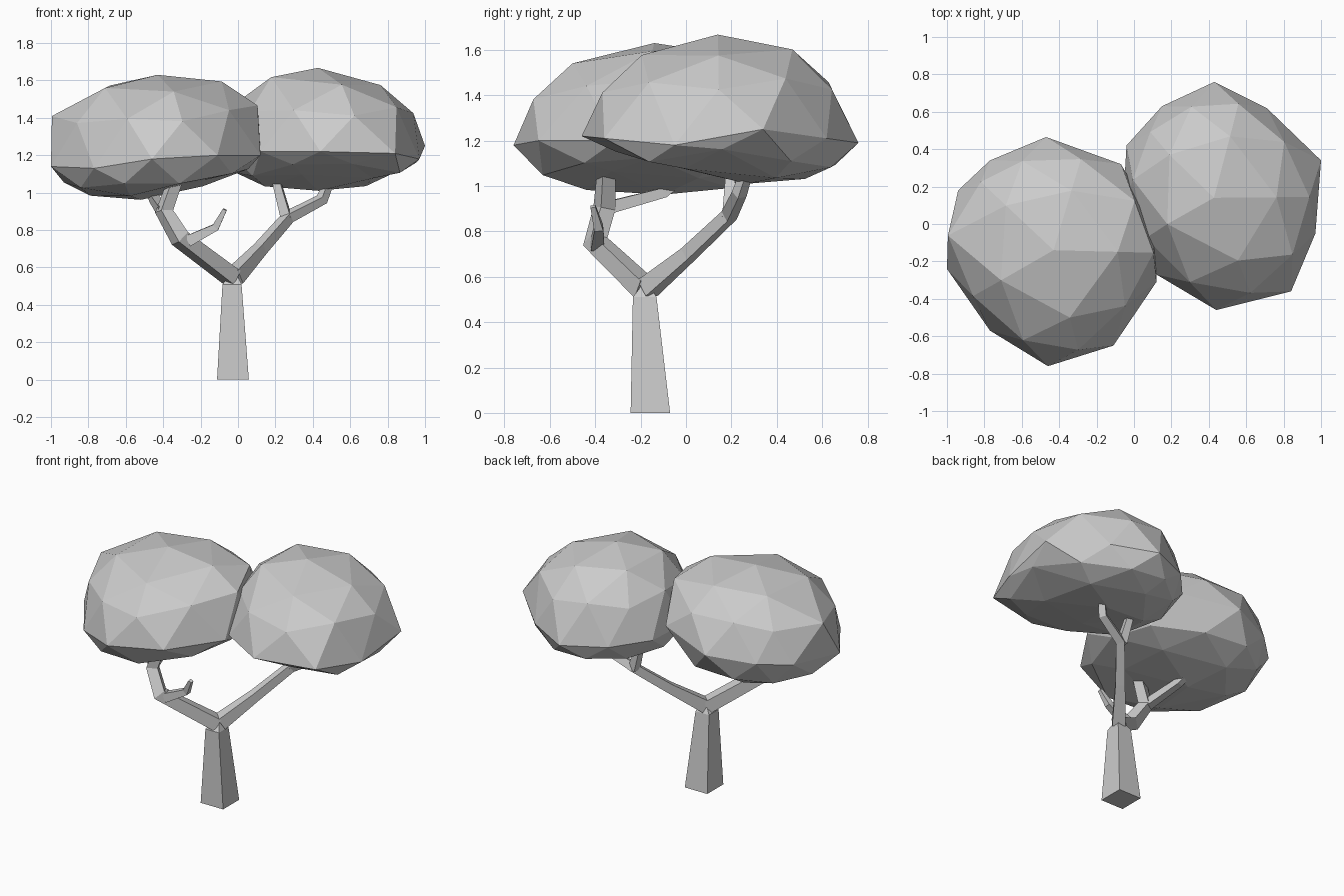
import bpy, bmesh, math
from mathutils import Vector

if "Cube" in bpy.data.objects:
    bpy.data.objects.remove(bpy.data.objects["Cube"])


def finish(name, bm):
    bmesh.ops.recalc_face_normals(bm, faces=bm.faces[:])
    mesh = bpy.data.meshes.new(name)
    bm.to_mesh(mesh)
    bm.free()
    ob = bpy.data.objects.new(name, mesh)
    bpy.context.collection.objects.link(ob)
    return ob


def branch(name, path):
    """Four-sided tapered tube through (x, y, z, half_width) points."""
    bm = bmesh.new()
    pts = [Vector(p[:3]) for p in path]
    dirs = [(b - a).normalized() for a, b in zip(pts, pts[1:])]
    side = (dirs[0].cross(Vector((0, 0, 1)))).normalized()
    rings = []
    for i, p in enumerate(pts):
        t = (dirs[max(i - 1, 0)] + dirs[min(i, len(dirs) - 1)]).normalized()
        side = (side - t * side.dot(t)).normalized()
        up = side.cross(t)
        h = path[i][3]
        rings.append([bm.verts.new(p + (side * a + up * b) * h)
                      for a, b in ((1, 1), (-1, 1), (-1, -1), (1, -1))])
    for r, s in zip(rings, rings[1:]):
        for k in range(4):
            bm.faces.new((r[k], r[(k + 1) % 4], s[(k + 1) % 4], s[k]))
    bm.faces.new(rings[0])
    bm.faces.new(rings[-1])
    return finish(name, bm)


def crown(name, top, bottom, rim, pulls):
    """Icosphere reshaped to an uneven ten-point rim and two poles, then
    pulled softly: each pull is (location, offset, radius)."""
    bm = bmesh.new()
    bmesh.ops.create_icosphere(bm, subdivisions=2, radius=1)
    rim = [Vector(p) for p in rim]
    top, bottom = Vector(top), Vector(bottom)
    for v in bm.verts:
        x, y, z = v.co
        a = (math.degrees(math.atan2(y, x)) - 18) / 36 % 10
        i = int(a)
        edge = rim[i % 10].lerp(rim[(i + 1) % 10], a - i)
        pole = top if z > 0 else bottom
        r = min(1, math.hypot(x, y)) ** 0.8
        w = min(1, abs(z)) ** (0.9 if z > 0 else 0.75)
        p = pole.lerp(edge, r)
        p.z = edge.z + (pole.z - edge.z) * w
        v.co = p
        if abs(z) > 0.1:
            for loc, off, rad in pulls:
                d = (p - Vector(loc)).length / rad
                if d < 1:
                    v.co += Vector(off) * (1 - d * d) ** 2
    return finish(name, bm)


# Square tapered trunk leaning slightly forward
bm = bmesh.new()
base = [bm.verts.new((-0.027 + a * .085, -0.157 + b * .087, 0))
        for a, b in ((1, 1), (-1, 1), (-1, -1), (1, -1))]
neck = [bm.verts.new((-0.032 + a * .051, -0.182 + b * .052, 0.51))
        for a, b in ((1, 1), (-1, 1), (-1, -1), (1, -1))]
peak = bm.verts.new((-0.02, -0.175, 0.59))
bm.faces.new(base)
for k in range(4):
    j = (k + 1) % 4
    bm.faces.new((base[k], base[j], neck[j], neck[k]))
    bm.faces.new((neck[k], neck[j], peak))
finish("trunk", bm)

# Left limb with its twigs
branch("left_limb", [(-0.03, -0.18, 0.545, .043), (-0.31, -0.40, 0.755, .04),
                     (-0.395, -0.36, 0.90, .036), (-0.33, -0.35, 1.08, .03)])
branch("left_low_twig", [(-0.27, -0.39, 0.74, .03), (-0.12, -0.385, 0.815, .02),
                         (-0.07, -0.41, 0.91, .011)])
branch("left_back_twig", [(-0.40, -0.36, 0.90, .028), (-0.45, -0.10, 0.97, .022),
                          (-0.48, -0.02, 1.03, .018)])

# Right limb with its twig
branch("right_limb", [(-0.02, -0.17, 0.55, .042), (0.12, 0.01, 0.70, .03),
                      (0.27, 0.19, 0.87, .027), (0.45, 0.235, 0.965, .024),
                      (0.49, 0.27, 1.07, .02)])
branch("right_twig", [(0.26, 0.19, 0.86, .027), (0.20, 0.20, 1.08, .02)])

# Two leaf crowns
crown("left_crown", (-0.43, -0.14, 1.63), (-0.52, -0.10, 0.96),
      [(0.12, 0.0, 1.28), (-0.07, 0.32, 1.29), (-0.47, 0.465, 1.25),
       (-0.77, 0.34, 1.22), (-0.94, 0.18, 1.2), (-1.0, -0.24, 1.14),
       (-0.77, -0.57, 1.13), (-0.46, -0.76, 1.18), (-0.11, -0.65, 1.2),
       (0.12, -0.31, 1.2)],
      [((-0.90, -0.12, 1.44), (-0.10, -0.02, -0.02), .35),
       ((0.05, 0.0, 1.47), (0.05, 0.0, 0.06), .35),
       ((-0.15, -0.2, 1.03), (0.02, 0.0, 0.10), .42),
       ((-0.45, -0.55, 1.50), (0.0, -0.03, -0.04), .4)])
crown("right_crown", (0.43, 0.14, 1.665), (0.43, 0.27, 1.01),
      [(1.0, 0.34, 1.25), (0.71, 0.62, 1.21), (0.43, 0.76, 1.19),
       (0.15, 0.63, 1.2), (-0.04, 0.42, 1.22), (-0.06, 0.08, 1.22),
       (0.12, -0.27, 1.22), (0.44, -0.46, 1.22), (0.84, -0.36, 1.21),
       (0.97, -0.05, 1.18)],
      [((0.50, -0.2, 1.05), (0.0, 0.02, 0.09), .45),
       ((0.91, 0.1, 1.08), (0.04, 0.0, 0.08), .3),
       ((0.45, -0.27, 1.5), (0.0, -0.01, -0.04), .4),
       ((0.75, 0.1, 1.58), (0.0, 0.0, -0.03), .35),
       ((0.15, 0.2, 1.60), (-0.03, 0.0, 0.03), .35)])
